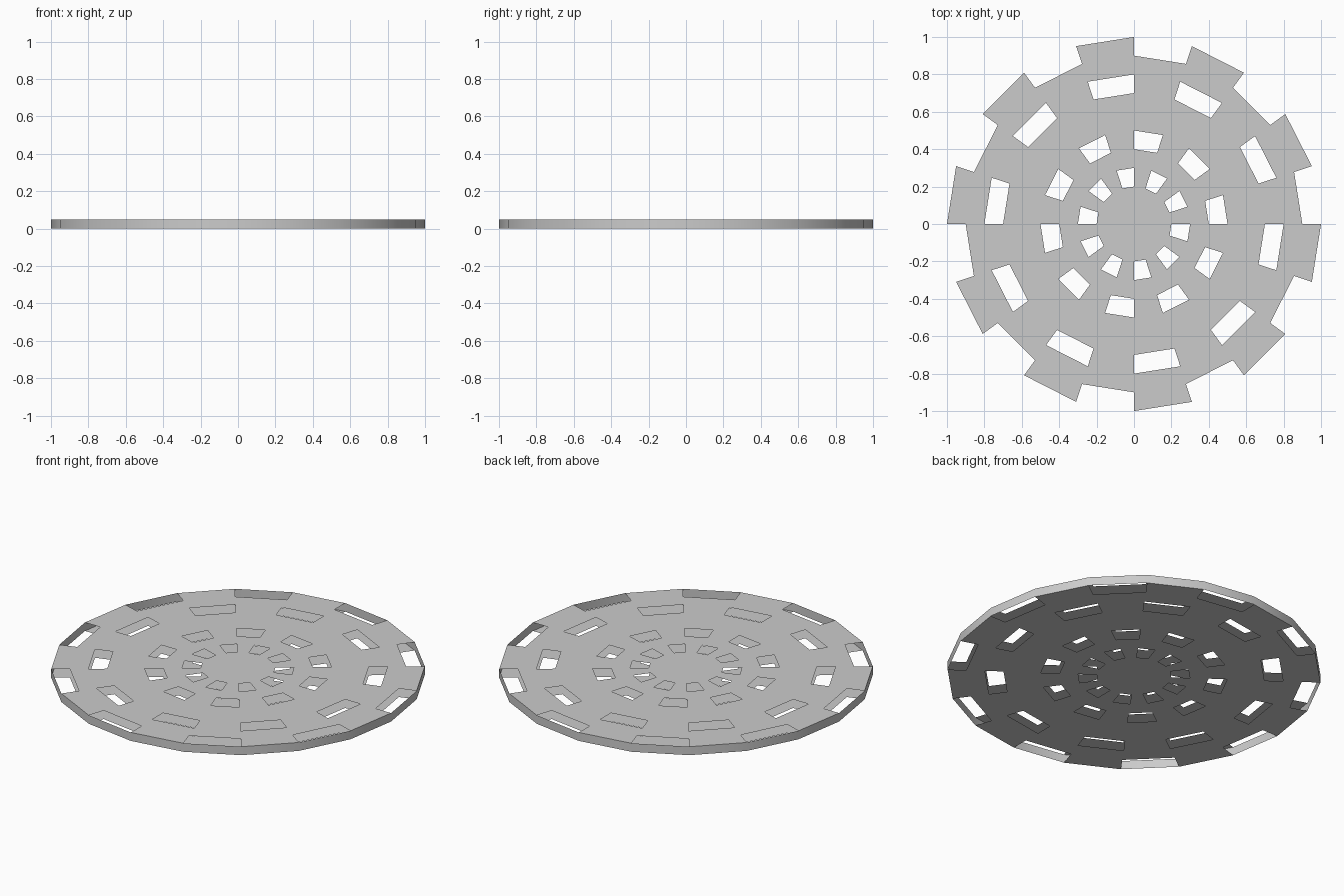
import bpy, bmesh
from math import cos, sin, pi

if "Cube" in bpy.data.objects:
    bpy.data.objects.remove(bpy.data.objects["Cube"])

SIDES = 20
HEIGHT = 0.05
RADII = [0.2, 0.3, 0.4, 0.5, 0.7, 0.8, 0.9, 1.0]
# ring band index -> parity of the sectors left open
OPEN = {0: 1, 2: 0, 4: 1, 6: 0}

bm = bmesh.new()


def ring(r, z):
    return [bm.verts.new((r * cos(2 * pi * k / SIDES), r * sin(2 * pi * k / SIDES), z))
            for k in range(SIDES)]


def sheet(z, up):
    """Flat 20-sided plate with open slots; returns its outer ring."""
    def face(vs):
        bm.faces.new(vs if up else vs[::-1])

    rings = [ring(r, z) for r in RADII]
    face(rings[0])
    for i in range(len(rings) - 1):
        a, b = rings[i], rings[i + 1]
        for k in range(SIDES):
            if i in OPEN and k % 2 == OPEN[i]:
                continue
            n = (k + 1) % SIDES
            face([a[k], b[k], b[n], a[n]])
    return rings[-1]


# hollow disc: lower plate, upper plate and a continuous thin outer rim
low = sheet(0, False)
top = sheet(HEIGHT, True)
for k in range(SIDES):
    n = (k + 1) % SIDES
    bm.faces.new([low[k], low[n], top[n], top[k]])

mesh = bpy.data.meshes.new("slotted_disc")
bm.to_mesh(mesh)
bm.free()
disc = bpy.data.objects.new("slotted_disc", mesh)
bpy.context.collection.objects.link(disc)

# rim shades smoothly, plate edges stay sharp
bpy.context.view_layer.objects.active = disc
disc.select_set(True)
bpy.ops.object.shade_smooth_by_angle(angle=pi / 6)
